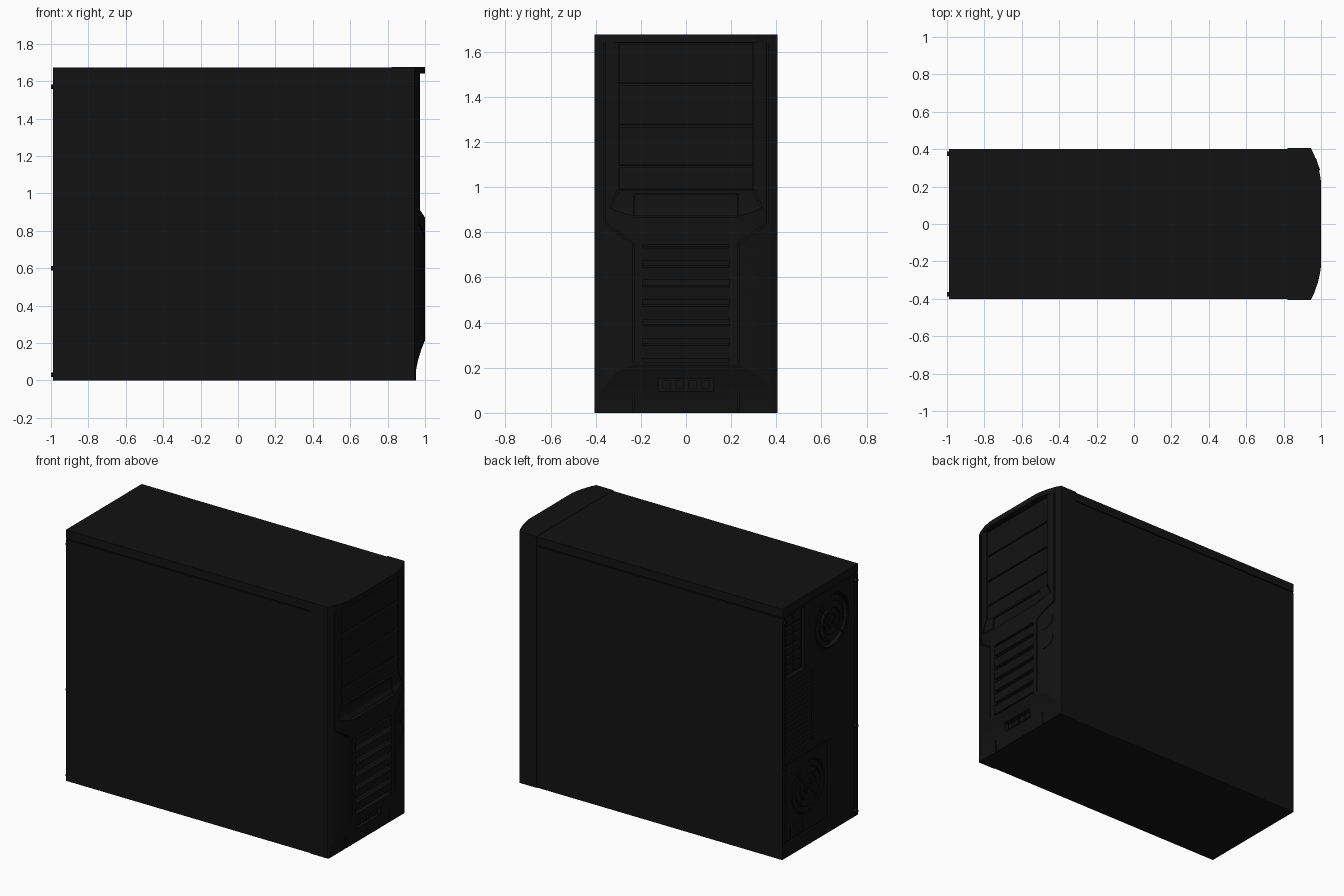
import bpy, bmesh, math

if "Cube" in bpy.data.objects:
    bpy.data.objects.remove(bpy.data.objects["Cube"])

black = bpy.data.materials.new("black")
black.diffuse_color = (0.006, 0.006, 0.006, 1)
black.use_nodes = True
black.node_tree.nodes["Principled BSDF"].inputs["Base Color"].default_value = black.diffuse_color


def prism(name, pts, axis, a, b, mat=True):
    """Extrude a 2D outline along an axis; outline is in the other two axes, in xyz order."""
    def place(p, t):
        return {"x": (t, p[0], p[1]), "y": (p[0], t, p[1]), "z": (p[0], p[1], t)}[axis]
    bm = bmesh.new()
    lo = [bm.verts.new(place(p, a)) for p in pts]
    hi = [bm.verts.new(place(p, b)) for p in pts]
    bm.faces.new(lo)
    bm.faces.new(hi)
    n = len(pts)
    for i in range(n):
        bm.faces.new((lo[i], lo[(i + 1) % n], hi[(i + 1) % n], hi[i]))
    bmesh.ops.recalc_face_normals(bm, faces=bm.faces)
    me = bpy.data.meshes.new(name)
    bm.to_mesh(me)
    bm.free()
    ob = bpy.data.objects.new(name, me)
    bpy.context.collection.objects.link(ob)
    if mat:
        me.materials.append(black)
    return ob


def box(name, x0, x1, y0, y1, z0, z1):
    return prism(name, [(y0, z0), (y1, z0), (y1, z1), (y0, z1)], "x", x0, x1)


def cut(ob, *cutters):
    for c in cutters:
        c.hide_render = True
        m = ob.modifiers.new("cut", "BOOLEAN")
        m.operation = "DIFFERENCE"
        m.solver = "EXACT"
        m.object = c
        bpy.context.view_layer.objects.active = ob
        bpy.ops.object.modifier_apply(modifier=m.name)
        bpy.data.objects.remove(c)


def strip(p, q, w, x0, x1):
    """Thin groove cutter between two points of the yz plane."""
    dy, dz = q[0] - p[0], q[1] - p[1]
    l = math.hypot(dy, dz)
    ny, nz = -dz / l * w, dy / l * w
    return prism("groove", [(p[0] + ny, p[1] + nz), (q[0] + ny, q[1] + nz),
                            (q[0] - ny, q[1] - nz), (p[0] - ny, p[1] - nz)], "x", x0, x1)


def disc(name, x, y, z, r, depth, n=24):
    return prism(name, [(y + r * math.cos(2 * math.pi * i / n), z + r * math.sin(2 * math.pi * i / n))
                        for i in range(n)], "x", x, x + depth)


def grille(name, x, y, z, r, rings):
    for k in range(1, rings + 1):
        bpy.ops.mesh.primitive_torus_add(major_radius=r * k / rings, minor_radius=0.005, major_segments=32,
                                         minor_segments=6, location=(x, y, z), rotation=(0, math.pi / 2, 0))
        t = bpy.context.object
        t.name = name + "_ring"
        t.data.materials.append(black)
        bpy.ops.object.shade_smooth()
    for k in range(2):
        a = math.pi / 4 + k * math.pi / 2
        c, s = r * math.cos(a), r * math.sin(a)
        strip((y - c, z - s), (y + c, z + s), 0.005, x - 0.002, x + 0.006).name = name + "_spoke"


# Main chassis with recessed rear
chassis = box("chassis", -0.99, 0.83, -0.392, 0.392, 0, 1.66)
cut(chassis, box("c", -1.1, -0.978, -0.378, 0.378, 0.025, 1.64),
    disc("c", -1.0, -0.14, 1.385, 0.18, 0.07, 40),
    box("c", -1.1, -0.955, 0.15, 0.35, 1.18, 1.59),
    box("c", -1.1, -0.955, 0.06, 0.35, 0.67, 1.13),
    box("c", -1.1, -0.965, -0.12, 0.34, 0.08, 0.61))

# Top cover and side panels
box("top_cover", -0.99, 0.825, -0.4, 0.4, 1.615, 1.672)
for s in (-1, 1):
    box("side_panel", -0.99, 0.82, min(s * 0.385, s * 0.4), max(s * 0.385, s * 0.4), 0, 1.608)

# Rear details: fans, port plate, expansion covers, power supply
grille("rear_fan", -0.974, -0.14, 1.385, 0.17, 4)
disc("rear_fan_hub", -0.965, -0.14, 1.385, 0.06, 0.03)
for i in range(6):
    for j in range(2):
        y, z = 0.175 + j * 0.085, 1.2 + i * 0.064
        box("rear_port", -0.97, -0.95, y, y + 0.065, z, z + 0.045)
for i in range(7):
    z = 0.68 + i * 0.064
    box("expansion_cover", -0.975, -0.95, 0.07, 0.34, z, z + 0.052)
box("power_supply", -0.972, -0.95, -0.11, 0.33, 0.09, 0.60)
grille("power_supply_fan", -0.975, 0.11, 0.38, 0.17, 4)
box("power_socket", -0.982, -0.95, 0.17, 0.3, 0.11, 0.18)
for s in (-1, 1):
    for z in (0.03, 0.6, 1.57):
        disc("thumb_screw", -1.0, s * 0.376, z, 0.012, 0.02, 12)

# Front bezel: plan outline extruded upward
side = [(0.82, 0.405), (0.945, 0.405), (0.963, 0.37), (0.984, 0.31), (0.994, 0.265), (1.0, 0.225)]
bezel = prism("front_bezel", side + [(x, -y) for x, y in reversed(side)], "z", 0, 1.675)
# Curved undercut, upper recess, bay opening, vent opening, port opening
cut(bezel,
    prism("c", [(1.0, 0.215), (0.98, 0.165), (0.963, 0.11), (0.953, 0.06), (0.948, -0.1),
                (1.1, -0.1), (1.1, 0.215)], "y", -0.6, 0.6),
    prism("c", [(0.974, 1.64), (0.974, 0.91), (1.001, 0.87), (1.1, 0.87), (1.1, 1.64)], "y", -0.365, 0.365),
    box("c", 0.952, 1.1, -0.3, 0.3, 0.985, 1.638),
    box("c", 0.955, 1.1, -0.232, 0.232, 0.868, 0.972),
    box("c", 0.955, 1.1, -0.19, 0.19, 0.225, 0.745),
    box("c", 0.94, 1.1, -0.122, 0.122, 0.097, 0.153))
# Seam lines that frame the centre panel
for s in (-1, 1):
    cut(bezel, strip((s * 0.232, 0.225), (s * 0.232, 0.75), 0.004, 0.985, 1.1),
        strip((s * 0.232, 0.75), (s * 0.362, 0.84), 0.004, 0.96, 1.1),
        strip((s * 0.362, 0.84), (s * 0.362, 1.638), 0.004, 0.955, 1.1),
        strip((s * 0.3, 0.985), (s * 0.335, 0.91), 0.004, 0.965, 1.1),
        strip((s * 0.232, -0.01), (s * 0.232, 0.225), 0.004, 0.94, 0.958))

# Drive bay covers
for z0, z1 in ((1.458, 1.634), (1.274, 1.45), (1.094, 1.266), (0.989, 1.086)):
    prism("drive_bay_cover", [(0.945, z0), (0.964, z0), (0.968, z0 + 0.008), (0.968, z1 - 0.006),
                              (0.964, z1), (0.945, z1)], "y", -0.296, 0.296)
# Small drive cover
prism("small_drive_cover", [(0.95, 0.873), (0.986, 0.873), (0.972, 0.905), (0.968, 0.968), (0.95, 0.968)],
      "y", -0.227, 0.227)

# Intake slats, tilted
for i in range(6):
    z = 0.74 - i * 0.0865
    prism("vent_slat", [(0.95, z), (0.985, z), (0.998, z - 0.01), (0.993, z - 0.066), (0.95, z - 0.066)],
          "y", -0.19, 0.19)

# Front ports
for y in (-0.085, -0.03, 0.03, 0.085):
    box("front_port", 0.93, 0.955, y - 0.018, y + 0.018, 0.107, 0.143)

# Power and reset buttons, slanted quads on the bezel flank
for z in (0.695, 0.555):
    b = prism("front_button", [(0.285, z - 0.045), (0.325, z - 0.03), (0.352, z + 0.01), (0.352, z + 0.045),
                               (0.285, z + 0.015)], "x", 0.95, 1.0)
    for v in b.data.vertices:
        if v.co.x > 0.99:
            v.co.x = 0.996 - 0.35 * (v.co.y - 0.285)
